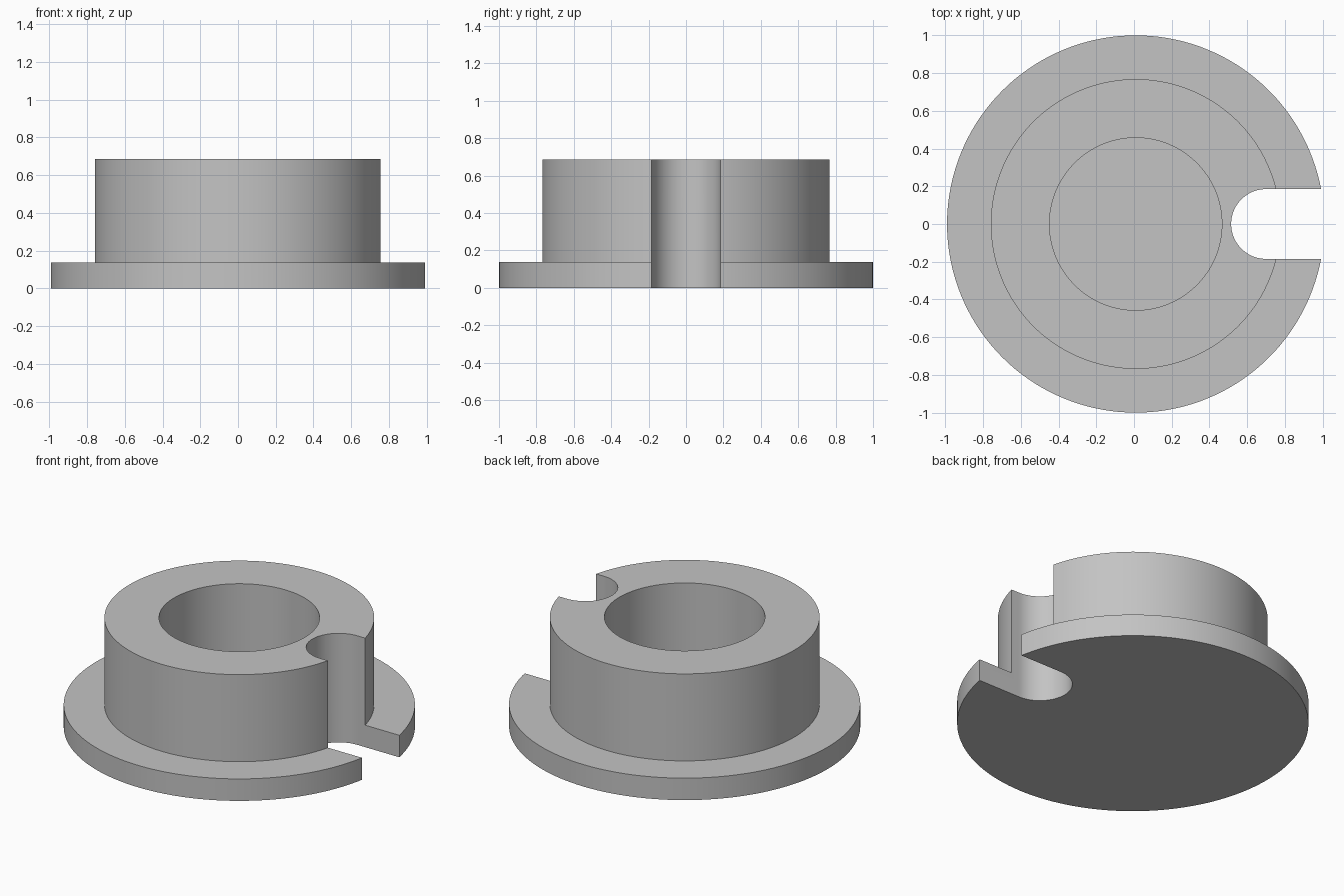
import bpy, bmesh, math

cube = bpy.data.objects.get("Cube")
if cube:
    bpy.data.objects.remove(cube, do_unlink=True)

# Dimensions
CX = 0.009                      # axis offset that centres the notched outline
FLANGE_R, BOSS_R, BORE_R = 1.0, 0.768, 0.457
FLANGE_H, TOTAL_H = 0.138, 0.685
SLOT_R, SLOT_X = 0.185, 0.70
SEGMENTS = 144

grey = bpy.data.materials.new("plain grey")
grey.use_nodes = True
colour = (0.55, 0.55, 0.55, 1)
grey.diffuse_color = colour
grey.node_tree.nodes["Principled BSDF"].inputs["Base Color"].default_value = colour


def make_object(name, bm):
    bmesh.ops.recalc_face_normals(bm, faces=bm.faces)
    mesh = bpy.data.meshes.new(name)
    bm.to_mesh(mesh)
    bm.free()
    mesh.materials.append(grey)
    obj = bpy.data.objects.new(name, mesh)
    bpy.context.collection.objects.link(obj)
    return obj


def lathe(name, profile):
    """Turn a radius/height profile around z, capping both open ends."""
    bm = bmesh.new()
    rings = []
    for r, z in profile:
        rings.append([bm.verts.new((CX + r * math.cos(a), r * math.sin(a), z))
                      for a in (math.tau * i / SEGMENTS for i in range(SEGMENTS))])
    for low, high in zip(rings, rings[1:]):
        for i in range(SEGMENTS):
            j = (i + 1) % SEGMENTS
            bm.faces.new((low[i], low[j], high[j], high[i]))
    bm.faces.new(rings[0])
    bm.faces.new(rings[-1])
    return make_object(name, bm)


# Flanged collar with a blind bore ending at the flange
collar = lathe("flanged_collar", [
    (FLANGE_R, 0), (FLANGE_R, FLANGE_H), (BOSS_R, FLANGE_H),
    (BOSS_R, TOTAL_H), (BORE_R, TOTAL_H), (BORE_R, FLANGE_H)])

# Round-ended slot cutter, open towards +x
bm = bmesh.new()
steps = 48
outline = [(2, -SLOT_R), (2, SLOT_R)]
for i in range(steps + 1):
    a = math.pi * (0.5 + i / steps)
    outline.append((SLOT_X + SLOT_R * math.cos(a), SLOT_R * math.sin(a)))
base = bm.faces.new([bm.verts.new((x, y, -0.5)) for x, y in outline])
top = bmesh.ops.extrude_face_region(bm, geom=[base])
bmesh.ops.translate(bm, vec=(0, 0, 2),
                    verts=[v for v in top["geom"] if isinstance(v, bmesh.types.BMVert)])
cutter = make_object("slot_cutter", bm)
cutter.hide_render = True

# Cut the slot, then smooth the curved walls
cut = collar.modifiers.new("slot", 'BOOLEAN')
cut.operation = 'DIFFERENCE'
cut.solver = 'EXACT'
cut.object = cutter
bpy.ops.object.select_all(action='DESELECT')
bpy.context.view_layer.objects.active = collar
collar.select_set(True)
bpy.ops.object.modifier_apply(modifier=cut.name)
bpy.data.objects.remove(cutter, do_unlink=True)
bpy.ops.object.shade_smooth_by_angle(angle=math.radians(30))
